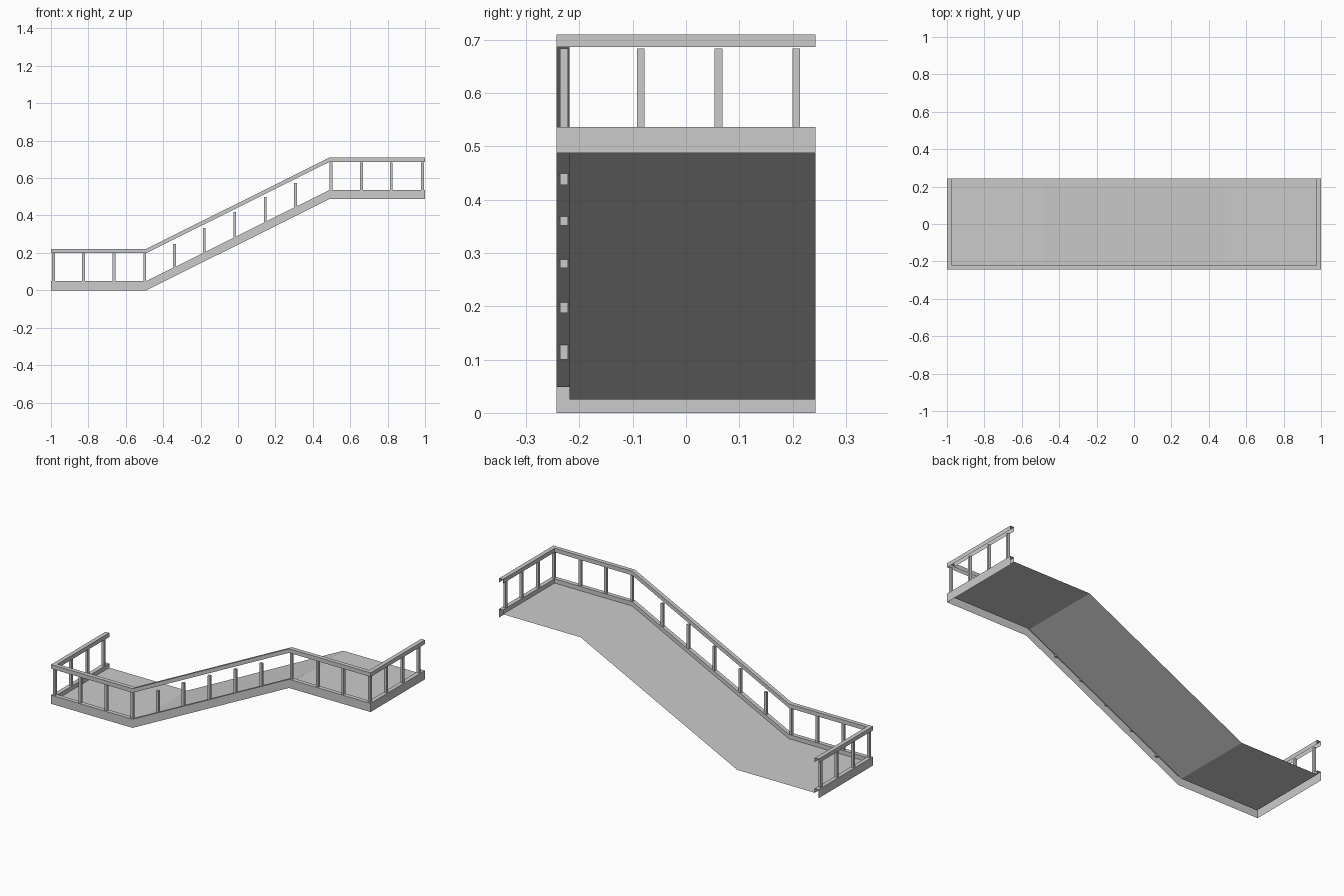
import bpy

if "Cube" in bpy.data.objects:
    bpy.data.objects.remove(bpy.data.objects["Cube"])

X, Y = 1.0, 0.243      # half length, half width
BEND, RISE = 0.49, 0.488
T = 0.024              # thickness of curb and rail
POST, POST_H = 0.0145, 0.147


def make(name, verts, faces):
    me = bpy.data.meshes.new(name)
    me.from_pydata(verts, [], faces)
    ob = bpy.data.objects.new(name, me)
    bpy.context.collection.objects.link(ob)
    return ob


# Path round the open end, the front side and the other end:
# outer x, y, base z, inward direction x, y
PATH = [(-X, Y, 0, 1, 0), (-X, -Y, 0, 1, 1), (-BEND, -Y, 0, 0, 1),
        (BEND, -Y, RISE, 0, 1), (X, -Y, RISE, -1, 1), (X, Y, RISE, -1, 0)]


def channel(name, profile):
    """Sweep an open (inset, height) profile along the path."""
    n = len(profile)
    verts = [(x + dx * a, y + dy * a, z + h)
             for x, y, z, dx, dy in PATH for a, h in profile]
    faces = [(i * n + j, (i + 1) * n + j, (i + 1) * n + j + 1, i * n + j + 1)
             for i in range(len(PATH) - 1) for j in range(n - 1)]
    return make(name, verts, faces)


def post(name, x, y, z):
    r = POST / 2
    verts = [(x + sx * r, y + sy * r, z + h) for h in (0, POST_H)
             for sx, sy in ((-1, -1), (1, -1), (1, 1), (-1, 1))]
    faces = [(3, 2, 1, 0), (4, 5, 6, 7)]
    faces += [(i, (i + 1) % 4, (i + 1) % 4 + 4, i + 4) for i in range(4)]
    return make(name, verts, faces)


# Hollow curb and handrail, open underneath
channel("curb", [(0, 0), (0, 0.049), (T, 0.049), (T, 0.025)])
channel("handrail", [(0, 0.199), (0, 0.222), (T, 0.222), (T, 0.199)])

# Thin walking surface: landing, ramp, landing
cols = [(-X + T, 0.025), (-BEND, 0.025), (BEND, RISE + 0.025), (X - T, RISE + 0.025)]
make("deck", [(x, y, z) for x, z in cols for y in (-Y + T, Y)],
     [(2 * i, 2 * i + 2, 2 * i + 3, 2 * i + 1) for i in range(3)])

# Front posts on both landings
yf = -0.229
for x in (-0.986, -0.826, -0.663, -0.499):
    post("lower_landing_post", x, yf, 0.049)
for x in (0.497, 0.66, 0.82, 0.986):
    post("upper_landing_post", x, yf, RISE + 0.049)

# Posts on the ramp, short of the handrail
for x, z in ((-0.34, 0.1), (-0.18, 0.187), (-0.017, 0.272), (0.145, 0.352), (0.307, 0.428)):
    post("ramp_post", x, yf, z)

# Posts along both ends
for y in (-0.085, 0.061, 0.207):
    post("lower_end_post", -0.986, y, 0.049)
    post("upper_end_post", 0.986, y, RISE + 0.049)
